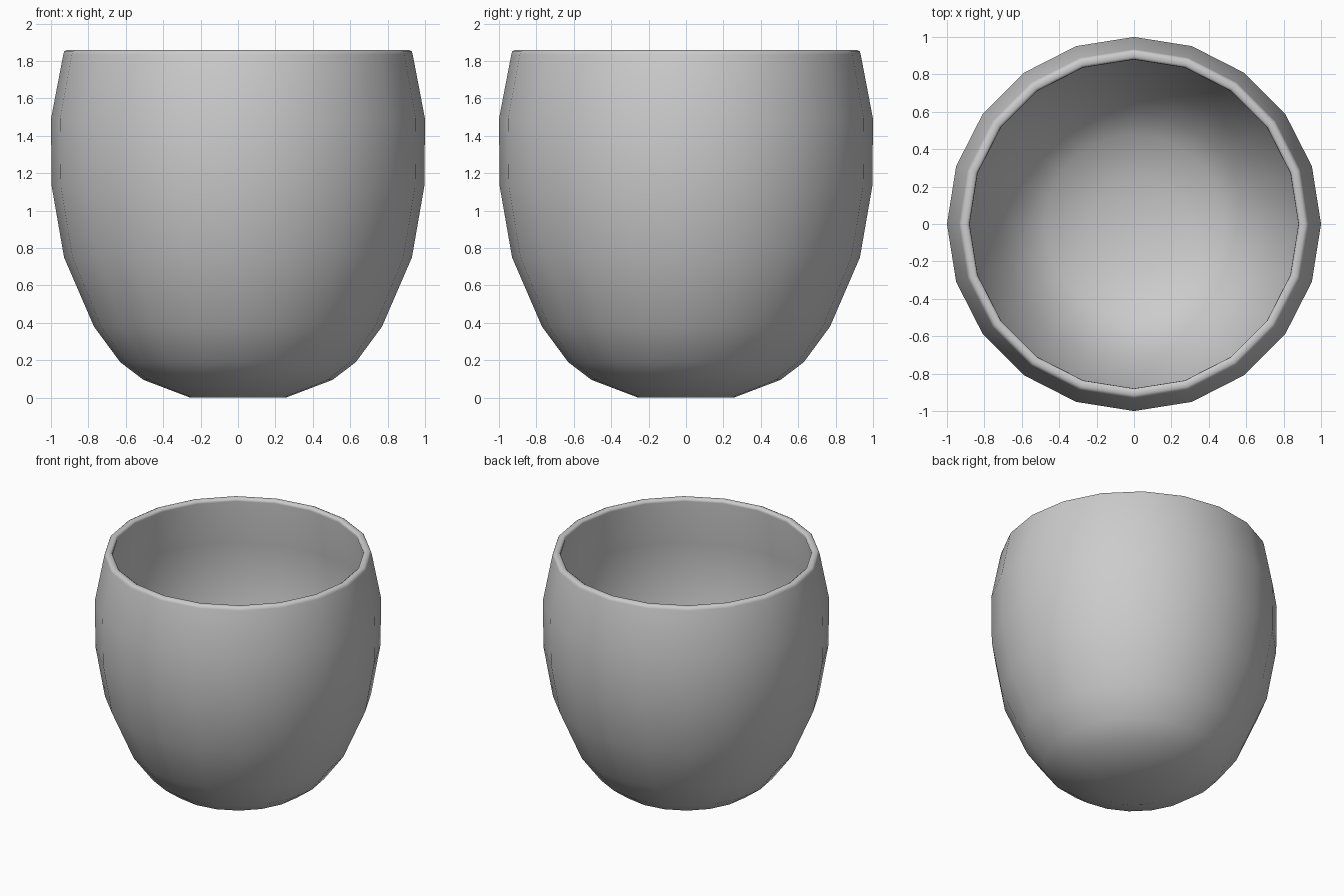
import bpy, bmesh, math

if "Cube" in bpy.data.objects:
    bpy.data.objects.remove(bpy.data.objects["Cube"])

SIDES = 20

# Closed wall profile (radius, height): outside, rounded rim, inside
outer = [(0.255, 0), (0.505, 0.095), (0.63, 0.19), (0.77, 0.38), (0.93, 0.75),
         (0.996, 1.13), (1.0, 1.49), (0.934, 1.835)]
rim = [(0.929, 1.851), (0.915, 1.858), (0.893, 1.858), (0.881, 1.85)]
inner = [(0.879, 1.835), (0.95, 1.485), (0.946, 1.135), (0.883, 0.765),
         (0.727, 0.405), (0.597, 0.227), (0.48, 0.14), (0.245, 0.05)]

bm = bmesh.new()
rings = []
for r, z in outer + rim + inner:
    rings.append([bm.verts.new((r * math.cos(2 * math.pi * i / SIDES),
                                r * math.sin(2 * math.pi * i / SIDES), z))
                  for i in range(SIDES)])

# Wall faces between neighbouring rings
for a, b in zip(rings, rings[1:]):
    for i in range(SIDES):
        j = (i + 1) % SIDES
        bm.faces.new((a[i], a[j], b[j], b[i]))

# Base and inside floor
for ring, z in ((rings[0], 0), (rings[-1], 0.05)):
    centre = bm.verts.new((0, 0, z))
    for i in range(SIDES):
        bm.faces.new((ring[i], ring[(i + 1) % SIDES], centre))

bmesh.ops.recalc_face_normals(bm, faces=bm.faces)
for f in bm.faces:
    f.smooth = True
mesh = bpy.data.meshes.new("cup")
bm.to_mesh(mesh)
bm.free()
cup = bpy.data.objects.new("cup", mesh)
bpy.context.collection.objects.link(cup)
